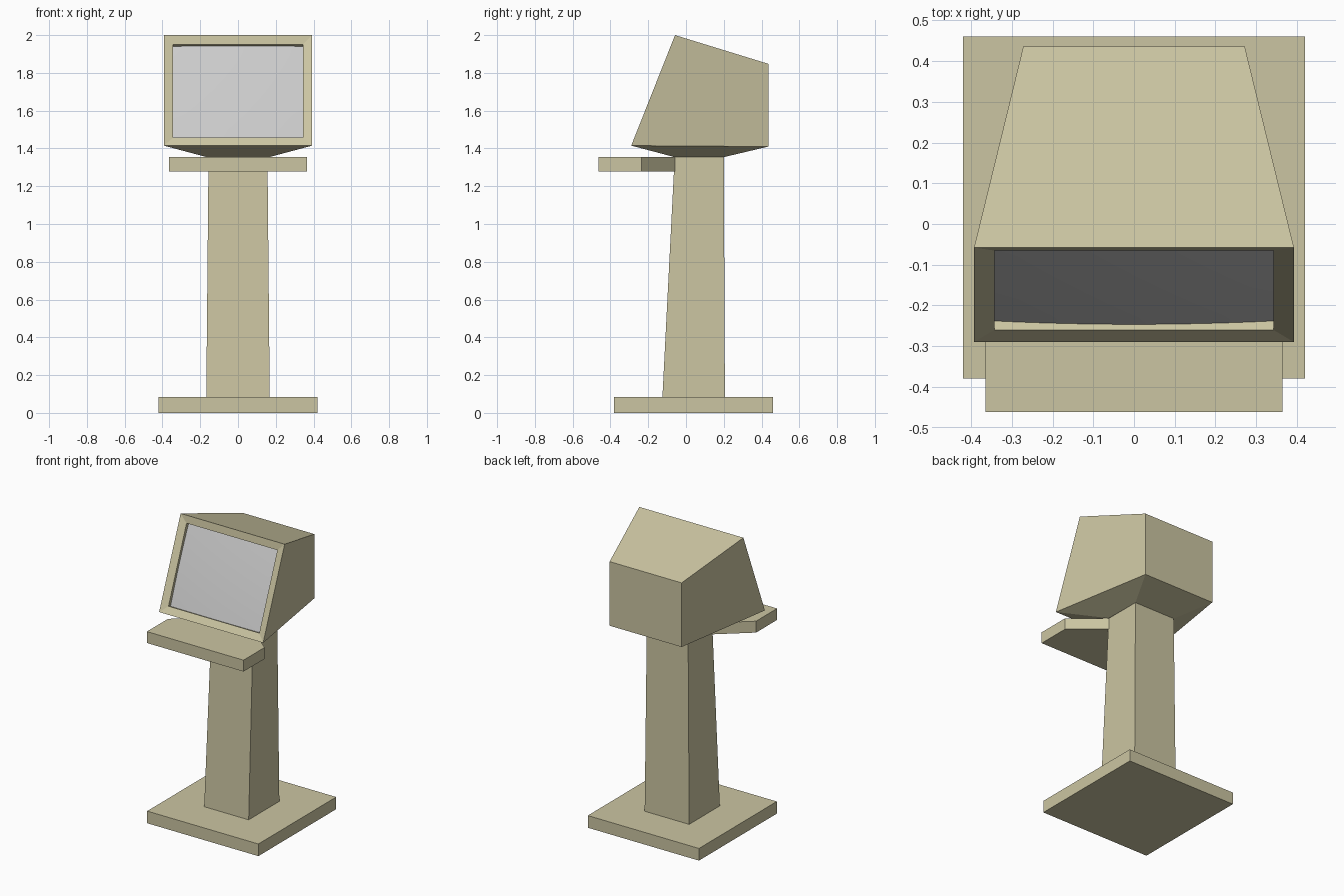
import bpy, bmesh
from math import atan2
from mathutils import Matrix

if "Cube" in bpy.data.objects:
    bpy.data.objects.remove(bpy.data.objects["Cube"])

casing = bpy.data.materials.new("casing_beige")
casing.diffuse_color = (0.60, 0.56, 0.36, 1)
casing.use_nodes = True
casing.node_tree.nodes["Principled BSDF"].inputs["Base Color"].default_value = casing.diffuse_color


def make_object(name, bm, mat=None):
    mesh = bpy.data.meshes.new(name)
    bm.to_mesh(mesh)
    bm.free()
    ob = bpy.data.objects.new(name, mesh)
    bpy.context.collection.objects.link(ob)
    if mat:
        mesh.materials.append(mat)
    return ob


def loft(rings):
    """Closed solid through a stack of equal-length point rings."""
    bm = bmesh.new()
    loops = [[bm.verts.new(p) for p in ring] for ring in rings]
    bm.faces.new(loops[0][::-1])
    bm.faces.new(loops[-1])
    for a, b in zip(loops, loops[1:]):
        for i in range(len(a)):
            j = (i + 1) % len(a)
            bm.faces.new((a[i], a[j], b[j], b[i]))
    bmesh.ops.recalc_face_normals(bm, faces=bm.faces[:])
    return bm


def mirrored_ring(points):
    """Right-hand points (front to back) plus their mirror image."""
    return points + [(-x, y, z) for x, y, z in reversed(points)]


def quad(front_x, front_y, front_z, back_x, back_y, back_z):
    return mirrored_ring([(front_x, front_y, front_z), (back_x, back_y, back_z)])


# Floor plate
make_object("base_plate", loft([quad(0.42, -0.38, z, 0.42, 0.46, z) for z in (0, 0.083)]), casing)

# Tapered column
make_object("column", loft([quad(0.168, -0.125, 0.08, 0.168, 0.206, 0.08),
                            quad(0.156, -0.06, 1.355, 0.156, 0.2, 1.355)]), casing)

# Control shelf, narrowing back to the column
shelf = [(0.365, -0.462), (0.365, -0.235), (0.157, -0.058)]
make_object("control_shelf",
            loft([mirrored_ring([(x, y, z) for x, y in shelf]) for z in (1.277, 1.355)]), casing)

# Monitor housing: neck underside, lower rim, sloping top
bm = loft([quad(0.165, -0.06, 1.354, 0.156, 0.2, 1.354),
           quad(0.393, -0.29, 1.415, 0.272, 0.436, 1.41),
           quad(0.393, -0.058, 2.0, 0.272, 0.436, 1.848)])
# Sloped bezel, then the straight recess for the screen
front = min(bm.faces, key=lambda f: f.normal.y)
bmesh.ops.inset_individual(bm, faces=[front], thickness=0.05, depth=-0.012, use_even_offset=True)
bmesh.ops.inset_individual(bm, faces=[front], thickness=0.0, depth=-0.028)
make_object("monitor_housing", bm, casing)

# Bulging screen, set in the recess
half_w, half_h = 0.343, 0.265
bm = bmesh.new()
bmesh.ops.create_grid(bm, x_segments=12, y_segments=10, size=1)
for v in bm.verts:
    x, y = v.co.x, v.co.y
    v.co = (x * half_w, y * half_h, -0.036 + 0.009 * (1 - x * x) + 0.006 * (1 - y * y))
for f in bm.faces:
    f.smooth = True
screen = make_object("screen", bm)
screen.matrix_world = Matrix.Translation((0, -0.174, 1.7075)) @ Matrix.Rotation(atan2(0.585, 0.232), 4, 'X')
